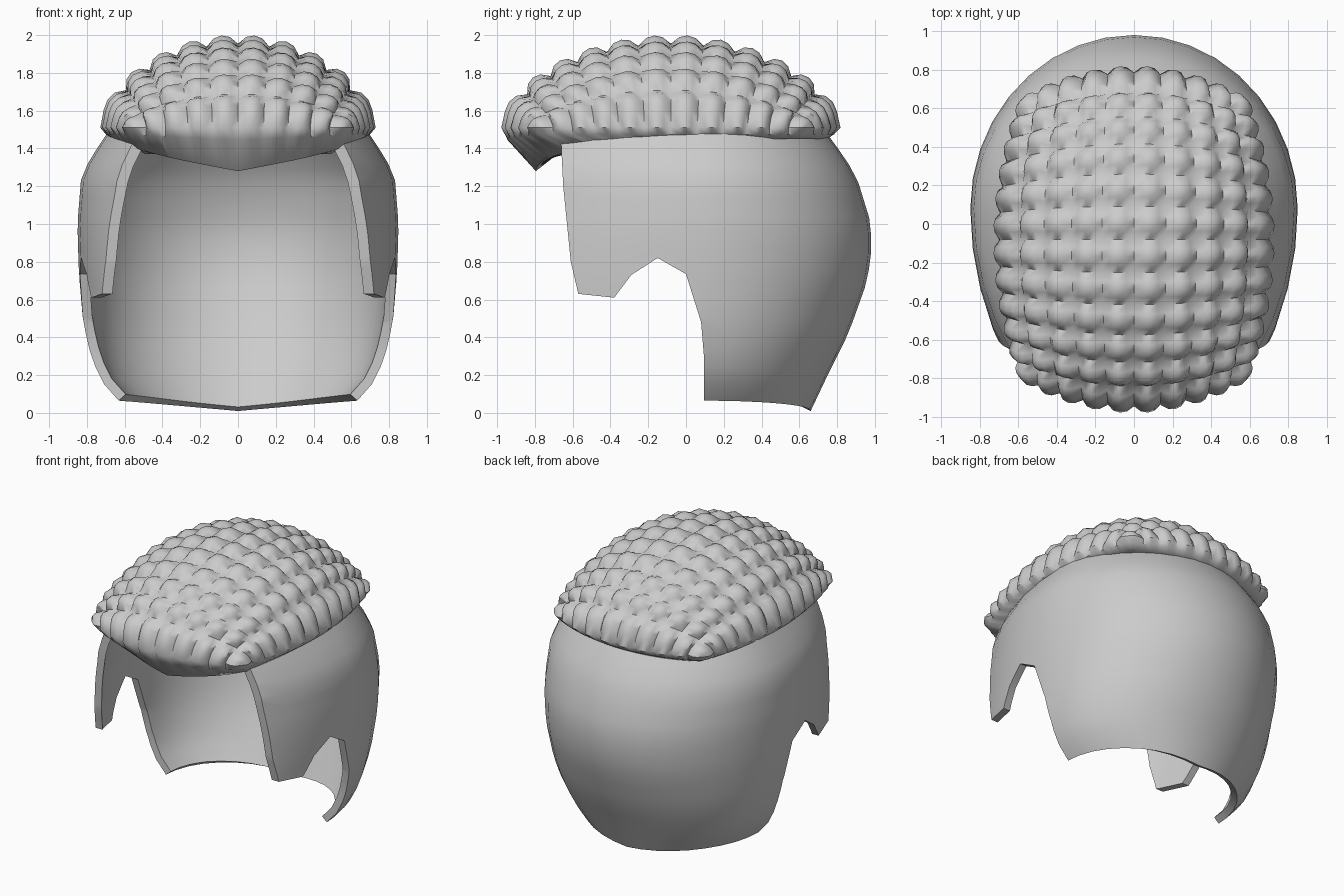
import bpy, bmesh, math
from mathutils import Vector

if "Cube" in bpy.data.objects:
    bpy.data.objects.remove(bpy.data.objects["Cube"])

grey = bpy.data.materials.new("plain grey")
grey.use_nodes = True
grey.diffuse_color = (0.6, 0.6, 0.6, 1)
grey.node_tree.nodes["Principled BSDF"].inputs["Base Color"].default_value = (0.6, 0.6, 0.6, 1)


def finish(bm, name):
    bmesh.ops.recalc_face_normals(bm, faces=bm.faces)
    mesh = bpy.data.meshes.new(name)
    bm.to_mesh(mesh)
    bm.free()
    mesh.materials.append(grey)
    ob = bpy.data.objects.new(name, mesh)
    bpy.context.collection.objects.link(ob)
    return ob


def select(ob):
    bpy.ops.object.select_all(action="DESELECT")
    ob.select_set(True)
    bpy.context.view_layer.objects.active = ob


def smooth(ob, degrees):
    select(ob)
    bpy.ops.object.shade_smooth_by_angle(angle=math.radians(degrees))


def interp(table, z):
    if z <= table[0][0]:
        return table[0][1]
    for (a, p), (b, q) in zip(table, table[1:]):
        if z <= b:
            return p + (q - p) * (z - a) / (b - a)
    return table[-1][1]


# --- Close-cropped shell: half width, back depth and front depth by height
WIDTH = [(0.05, .62), (.15, .71), (.28, .775), (.48, .82), (.75, .843), (1, .85),
         (1.25, .83), (1.35, .78), (1.5, .68)]
BACK = [(0.01, .58), (.2, .67), (.42, .78), (.7, .88), (.85, .9), (1, .9),
        (1.26, .82), (1.45, .69), (1.5, .65)]
FRONT = [(.6, 1.3), (1.2, 1.15)]
MID_Y, TOP, ROWS = 0.08, 1.5, 16


def shell_column(degrees):
    a = math.radians(degrees)
    low = .01 + .055 * abs(math.cos(a))
    pts = []
    for i in range(ROWS + 1):
        z = low + (TOP - low) * i / ROWS
        depth = interp(BACK if math.sin(a) > 0 else FRONT, z)
        pts.append((interp(WIDTH, z) * math.cos(a), MID_Y + depth * math.sin(a), z))
    return pts


bm = bmesh.new()
cols = [[bm.verts.new(p) for p in shell_column(d)] for d in range(-50, 231, 10)]
for a, b in zip(cols, cols[1:]):
    for i in range(ROWS):
        bm.faces.new((a[i], b[i], b[i + 1], a[i + 1]))
shell = finish(bm, "cropped_hair_shell")
# Outward normals, then thickness towards the head
me = shell.data
if sum(f.normal.dot(f.center - Vector((0, 0, .9))) for f in me.polygons) < 0:
    me.flip_normals()
solid = shell.modifiers.new("thickness", "SOLIDIFY")
solid.thickness = 0.05
solid.offset = -1

# Cutter with the hairline outline: face opening, sideburn, ear notch
HAIRLINE = [(-1.5, 1.7), (-.67, 1.7), (-.66, 1.4), (-.65, 1.2), (-.61, .8), (-.57, .63),
            (-.38, .61), (-.29, .73), (-.15, .82), (0, .735), (.08, .48), (.095, .3),
            (.095, -.2), (-1.5, -.2)]
bm = bmesh.new()
face = bm.faces.new([bm.verts.new((-1.5, y, z)) for y, z in HAIRLINE])
side = bmesh.ops.extrude_face_region(bm, geom=[face])
bmesh.ops.translate(bm, vec=(3, 0, 0),
                    verts=[g for g in side["geom"] if isinstance(g, bmesh.types.BMVert)])
cutter = finish(bm, "hairline_cutter")
cutter.hide_render = True
cut = shell.modifiers.new("hairline", "BOOLEAN")
cut.operation = "DIFFERENCE"
cut.solver = "EXACT"
cut.object = cutter
select(shell)
for name in ("thickness", "hairline"):
    bpy.ops.object.modifier_apply(modifier=name)
bpy.data.objects.remove(cutter)
smooth(shell, 35)

# --- Braided top: puffy tiles on a rounded dome with a squarish outline
NX, NY, SUB, SQUARE = 10, 12, 4, .33


def puff(t, n):
    # Height across one tile; the outermost half tile stays partly raised
    s = (t + 1) / 2 * n
    if s < .5 or s > n - .5:
        return .7 + .3 * min(s, n - s) / .5
    return 1 - abs(2 * (s % 1) - 1) ** 2.2


def spread(t):
    return .65 * t + .35 * math.sin(t * math.pi / 2)


def dome(s, t, semi, mid_y, base, height, bump=0):
    u, v = spread(s), spread(t)
    dx = u * math.sqrt(1 - SQUARE * v * v)
    dy = v * math.sqrt(1 - SQUARE * u * u)
    dz = max(0, (1 - u * u) * (1 - v * v)) ** .62
    p = Vector((dx * semi[0], dy * semi[1] + mid_y, base + dz * height))
    normal = Vector((dx / semi[0], dy / semi[1], dz / height)).normalized()
    return p + normal * bump * puff(s, NX) * puff(t, NY)


def braid_point(u, v):
    return dome(u, v, (.695, .865), -.08, 1.51, .445, .05)


def lining_point(u, v):
    ahead = max(0, -v) ** 4
    return dome(u, v, (.6, .69), .01, 1.45 - .08 * ahead, .38)


def rim_point(u, v):
    # Underside of the rolled edge, just below the scallops
    p = dome(u, v, (.7, .865), -.08, 1.475, .445)
    p.z -= .03 * max(0, -v) ** 4 * (1 - abs(u))
    return p


def lip_point(u, v):
    # Lowest edge, dipping to a soft point over the forehead
    ahead = max(0, -v)
    z = 1.45 - .05 * ahead - .12 * (1 - abs(u)) * ahead ** 4
    return dome(u, v, (.655, .77), -.025, z, .4)


bm = bmesh.new()
cu, cv = NX * SUB, NY * SUB


def uv(i, j):
    return 2 * i / cu - 1, 2 * j / cv - 1


def sheet(fn):
    g = [[bm.verts.new(fn(*uv(i, j))) for j in range(cv + 1)] for i in range(cu + 1)]
    for i in range(cu):
        for j in range(cv):
            bm.faces.new((g[i][j], g[i + 1][j], g[i + 1][j + 1], g[i][j + 1]))
    return g


border = [(i, 0) for i in range(cu)] + [(cu, j) for j in range(cv)]
border += [(i, cv) for i in range(cu, 0, -1)] + [(0, j) for j in range(cv, 0, -1)]
upper, lower = sheet(braid_point), sheet(lining_point)
rings = [[upper[i][j] for i, j in border],
         [bm.verts.new(rim_point(*uv(i, j))) for i, j in border],
         [bm.verts.new(lip_point(*uv(i, j))) for i, j in border],
         [lower[i][j] for i, j in border]]
for a, b in zip(rings, rings[1:]):
    for k in range(len(border)):
        m = (k + 1) % len(border)
        bm.faces.new((a[k], a[m], b[m], b[k]))
smooth(finish(bm, "braided_top"), 45)
